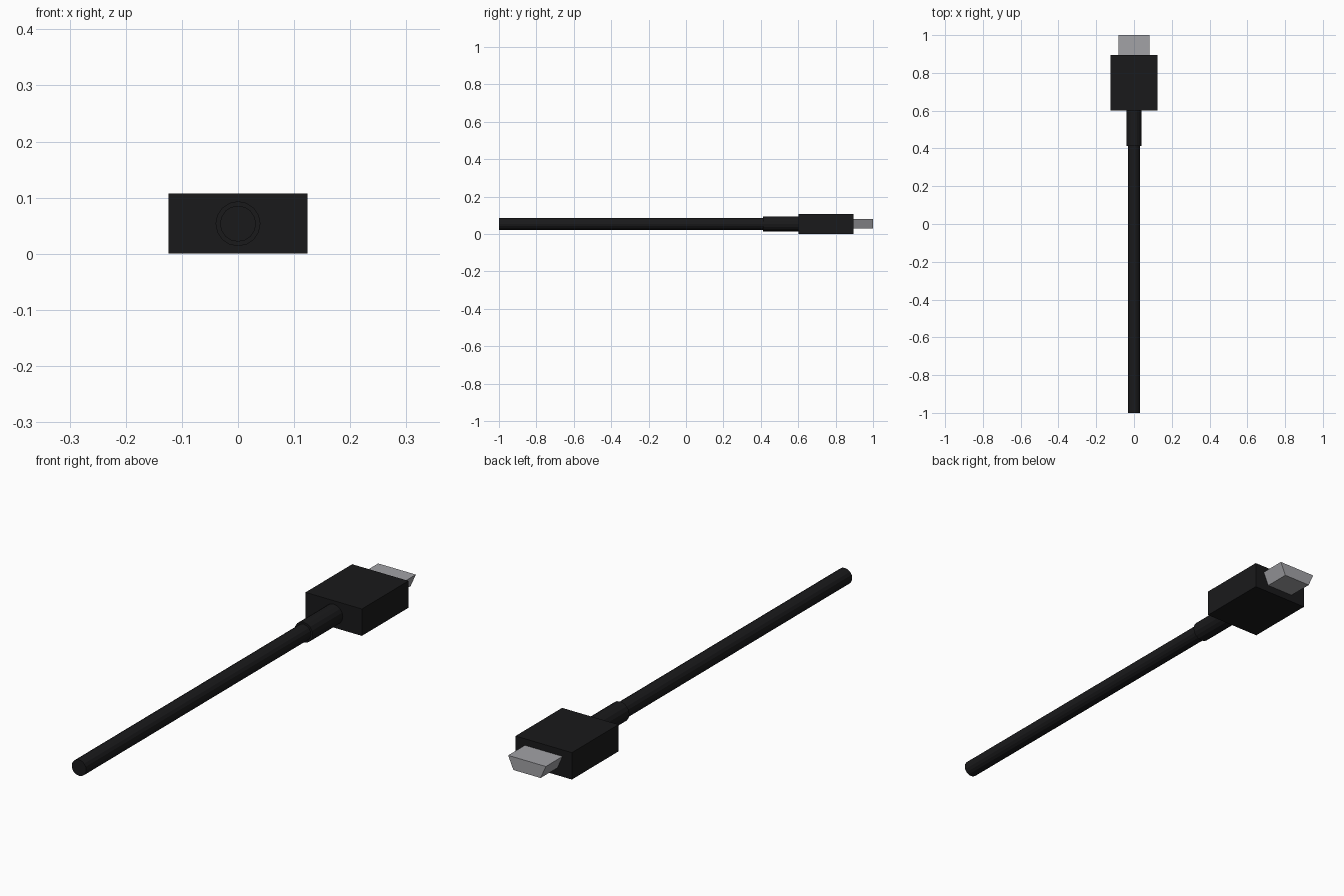
import bpy, bmesh, math

if "Cube" in bpy.data.objects:
    bpy.data.objects.remove(bpy.data.objects["Cube"])

CZ = 0.0535  # height of the cable axis


def material(name, rgb):
    m = bpy.data.materials.new(name)
    m.diffuse_color = (*rgb, 1)
    m.use_nodes = True
    m.node_tree.nodes["Principled BSDF"].inputs["Base Color"].default_value = m.diffuse_color
    return m


black = material("black_plastic", (0.01, 0.01, 0.011))
metal = material("connector_metal", (0.36, 0.36, 0.38))


def prism(name, profile, y0, y1, mat):
    """Extrude an (x, z) profile along y."""
    bm = bmesh.new()
    face = bm.faces.new([bm.verts.new((x, y0, z)) for x, z in profile])
    new = bmesh.ops.extrude_face_region(bm, geom=[face])["geom"]
    bmesh.ops.translate(bm, vec=(0, y1 - y0, 0),
                        verts=[g for g in new if isinstance(g, bmesh.types.BMVert)])
    bmesh.ops.recalc_face_normals(bm, faces=bm.faces)
    mesh = bpy.data.meshes.new(name)
    bm.to_mesh(mesh)
    bm.free()
    mesh.materials.append(mat)
    ob = bpy.data.objects.new(name, mesh)
    bpy.context.collection.objects.link(ob)
    return ob


def circle(r, n=16):
    return [(r * math.cos(2 * math.pi * i / n), CZ + r * math.sin(2 * math.pi * i / n))
            for i in range(n)]


# Cable and its thicker strain relief
prism("cable", circle(0.032), -1.0, 0.42, black)
prism("strain_relief", circle(0.04), 0.413, 0.61, black)

# Plug housing
prism("plug_housing", [(-0.124, 0), (0.124, 0), (0.124, 0.107), (-0.124, 0.107)],
      0.602, 0.895, black)

# Metal connector, tapering towards the bottom
prism("connector", [(-0.06, 0.029), (0.06, 0.029), (0.083, 0.081), (-0.083, 0.081)],
      0.885, 1.0, metal)
